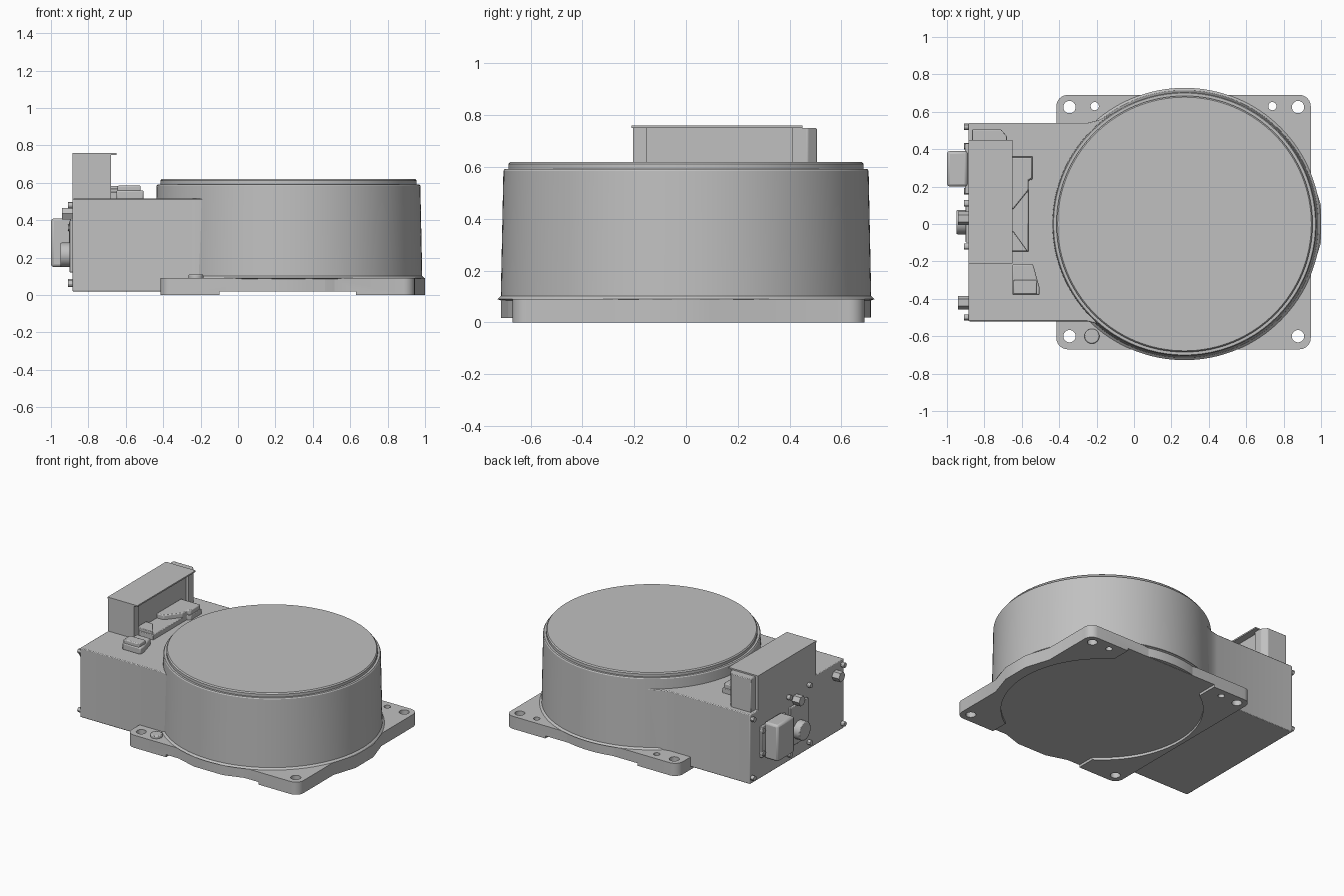
import bpy, bmesh, math
from mathutils import Matrix, Vector

if "Cube" in bpy.data.objects:
    bpy.data.objects.remove(bpy.data.objects["Cube"], do_unlink=True)

grey = bpy.data.materials.new("machined_grey")
grey.use_nodes = True
colour = (0.53, 0.53, 0.53, 1)
grey.diffuse_color = colour
grey.node_tree.nodes["Principled BSDF"].inputs["Base Color"].default_value = colour


def finish(name, bm, bevel=0, segments=2):
    """Turn a bmesh into a named, shaded object."""
    bmesh.ops.recalc_face_normals(bm, faces=bm.faces)
    mesh = bpy.data.meshes.new(name)
    bm.to_mesh(mesh)
    bm.free()
    mesh.materials.append(grey)
    ob = bpy.data.objects.new(name, mesh)
    bpy.context.scene.collection.objects.link(ob)
    if bevel:
        mod = ob.modifiers.new("edge", "BEVEL")
        mod.width, mod.segments, mod.limit_method = bevel, segments, "ANGLE"
    return ob


def box(name, x, y, z, bevel=0):
    bm = bmesh.new()
    bmesh.ops.create_cube(bm, size=1)
    for v in bm.verts:
        v.co = [(a + b) / 2 + c * (b - a) for (a, b), c in zip((x, y, z), v.co)]
    return finish(name, bm, bevel)


def prism(name, points, z0, z1, bevel=0):
    bm = bmesh.new()
    face = bm.faces.new([bm.verts.new((px, py, z0)) for px, py in points])
    new = bmesh.ops.extrude_face_region(bm, geom=[face])["geom"]
    for v in new:
        if isinstance(v, bmesh.types.BMVert):
            v.co.z = z1
    return finish(name, bm, bevel)


def cylinder(name, centre, radius, depth, sides=24, along_x=False, bevel=0):
    bm = bmesh.new()
    turn = Matrix.Rotation(math.pi / 2, 4, "Y") if along_x else Matrix()
    bmesh.ops.create_cone(bm, cap_ends=True, segments=sides, radius1=radius,
                          radius2=radius, depth=depth,
                          matrix=Matrix.Translation(centre) @ turn)
    return finish(name, bm, bevel)


def lathe(name, profile, centre, steps=128):
    bm = bmesh.new()
    verts = [bm.verts.new((r, 0, z)) for r, z in profile]
    edges = [bm.edges.new(pair) for pair in zip(verts, verts[1:])]
    bmesh.ops.spin(bm, geom=verts + edges, cent=(0, 0, 0), axis=(0, 0, 1),
                   angle=2 * math.pi, steps=steps)
    bmesh.ops.remove_doubles(bm, verts=bm.verts, dist=0.0005)
    bmesh.ops.translate(bm, verts=bm.verts, vec=centre)
    return finish(name, bm)


def cut(target, cutter):
    """Subtract the cutter, then discard it."""
    cutter.hide_render = True
    mod = target.modifiers.new("cut", "BOOLEAN")
    mod.object, mod.operation, mod.solver = cutter, "DIFFERENCE", "EXACT"
    bpy.context.view_layer.objects.active = target
    bpy.ops.object.modifier_apply(modifier=mod.name)
    bpy.data.objects.remove(cutter, do_unlink=True)


def corner(cx, cy, start, r=0.06, n=6):
    """Quarter circle for a rounded plate corner."""
    return [(cx + r * math.cos(start + i * math.pi / 2 / n),
             cy + r * math.sin(start + i * math.pi / 2 / n)) for i in range(n + 1)]


MID = 0.27

# Base plate: rounded square with bulges on two sides
q = math.pi / 2
outline = (corner(-0.355, -0.61, 2 * q)
           + [(0.0, -0.67), (0.15, -0.715), (0.38, -0.715), (0.52, -0.67)]
           + corner(0.885, -0.61, 3 * q)
           + [(0.945, -0.27), (1.0, -0.1), (1.0, 0.1), (0.945, 0.27)]
           + corner(0.885, 0.63, 0) + corner(-0.355, 0.63, q))
plate = prism("base_plate", outline, 0, 0.09)

# Underside recesses and mounting holes
cut(plate, box("strip_cutter", (-0.1, 0.63), (-1, 1), (-0.1, 0.018)))
cut(plate, cylinder("disc_cutter", (MID, 0, -0.041), 0.655, 0.118, 96))
for hx, hy, r in [(-0.345, 0.625, 0.033), (0.877, 0.625, 0.033),
                  (0.877, -0.6, 0.033), (-0.345, -0.6, 0.033),
                  (-0.21, 0.63, 0.022), (0.74, 0.63, 0.022)]:
    cut(plate, cylinder("hole_cutter", (hx, hy, 0.05), r, 0.3))
cylinder("plate_boss", (-0.225, -0.6, 0.095), 0.04, 0.03, bevel=0.006)

# Drum with a stepped, chamfered lid and a flared foot
lathe("drum", [(0, 0.02), (0.715, 0.02), (0.715, 0.085), (0.728, 0.09),
               (0.715, 0.102), (0.705, 0.585), (0.7, 0.592), (0.685, 0.592),
               (0.685, 0.612), (0.678, 0.62), (0, 0.62)], (MID, 0, 0))

# Electronics housing flaring into the drum
prism("housing", [(-0.885, -0.52), (-0.25, -0.52), (-0.19, -0.535), (-0.1, -0.6),
                  (0.1, -0.5), (0.1, 0.5), (-0.1, 0.6), (-0.19, 0.555),
                  (-0.25, 0.54), (-0.885, 0.54)], 0.02, 0.515, 0.005)

# Raised cover: body, edge flanges, overhanging lid and rounded end piece
box("cover_body", (-0.885, -0.70), (-0.205, 0.45), (0.51, 0.752))
for y0, y1 in [(-0.205, -0.15), (0.41, 0.45)]:
    box("cover_flange", (-0.71, -0.68), (y0, y1), (0.51, 0.752))
box("cover_lid", (-0.885, -0.65), (-0.21, 0.45), (0.75, 0.76))
prism("cover_end", [(-0.865, 0.44), (-0.68, 0.44), (-0.68, 0.47), (-0.71, 0.505),
                    (-0.865, 0.505)], 0.51, 0.75, 0.004)

# Connectors on the housing roof
prism("roof_connector_base", [(-0.7, -0.15), (-0.565, -0.15), (-0.565, 0.23),
                              (-0.54, 0.24), (-0.54, 0.36), (-0.7, 0.36)],
      0.51, 0.55, 0.004)
prism("roof_connector_top", [(-0.7, 0.08), (-0.645, 0.08), (-0.565, 0.18),
                             (-0.565, 0.235), (-0.545, 0.245), (-0.545, 0.355),
                             (-0.7, 0.355)], 0.54, 0.582, 0.006)
prism("roof_connector_wedge", [(-0.7, -0.145), (-0.57, -0.145), (-0.645, -0.04),
                               (-0.7, -0.04)], 0.54, 0.57, 0.004)
prism("roof_plug", [(-0.65, -0.38), (-0.505, -0.38), (-0.505, -0.34),
                    (-0.54, -0.215), (-0.65, -0.215)], 0.51, 0.56, 0.008)
box("roof_plug_cap", (-0.645, -0.52), (-0.375, -0.3), (0.55, 0.585), 0.006)

# Side panel: power connector, round socket and hex fittings
box("power_flange", (-0.903, -0.88), (0.16, 0.43), (0.17, 0.39), 0.004)
box("power_connector", (-1.0, -0.89), (0.2, 0.39), (0.15, 0.41), 0.015)
box("socket_flange", (-0.9, -0.88), (-0.1, 0.1), (0.12, 0.4), 0.004)
cylinder("round_socket", (-0.915, 0.01, 0.215), 0.065, 0.07, 32, True, 0.006)
for y in (0.03, -0.42):
    cylinder("hex_fitting", (-0.91, y, 0.435), 0.036, 0.06, 6, True)

# Panel screws
for y, z in [(0.52, 0.06), (0.52, 0.48), (-0.5, 0.06), (-0.5, 0.48),
             (0.415, 0.2), (0.415, 0.36), (0.175, 0.2), (0.175, 0.36),
             (0.11, 0.07), (0.11, 0.48), (-0.12, 0.07), (-0.12, 0.48)]:
    cylinder("panel_screw", (-0.895, y, z), 0.017, 0.03, 12, True)

# Smooth round surfaces, keep hard edges
bpy.ops.object.select_all(action="DESELECT")
for ob in bpy.context.scene.objects:
    if ob.type == "MESH":
        ob.select_set(True)
        bpy.context.view_layer.objects.active = ob
bpy.ops.object.shade_smooth_by_angle(angle=math.radians(30))
